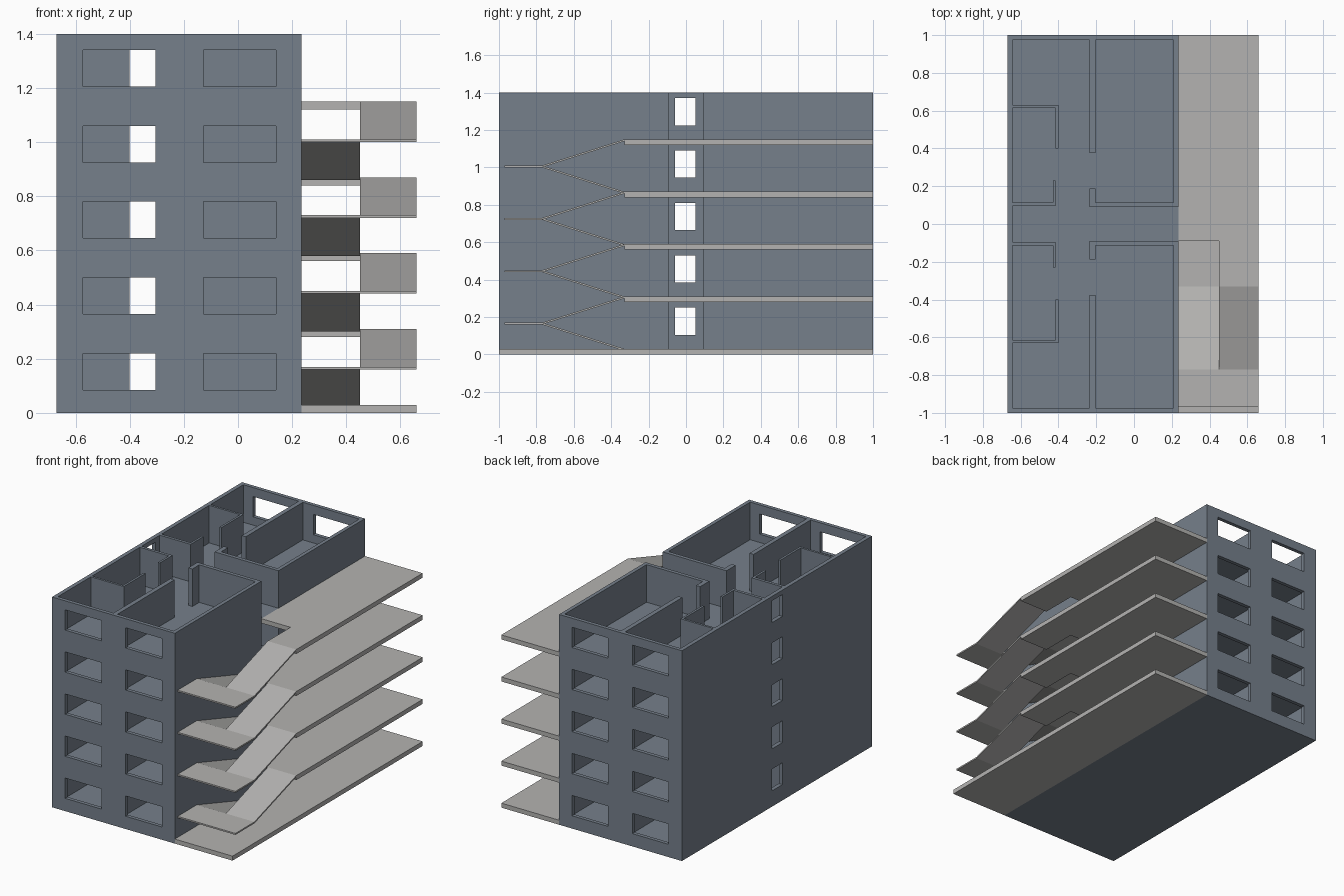
import bpy, bmesh

if "Cube" in bpy.data.objects:
    bpy.data.objects.remove(bpy.data.objects["Cube"])

FLOORS = 5
H = 0.28      # storey height
SLAB = 0.03   # floor slab thickness


def material(name, rgb):
    m = bpy.data.materials.new(name)
    m.diffuse_color = (*rgb, 1)
    m.use_nodes = True
    m.node_tree.nodes["Principled BSDF"].inputs["Base Color"].default_value = m.diffuse_color
    return m


BLUE = material("blue grey wall", (0.18, 0.215, 0.26))
GREY = material("light grey concrete", (0.455, 0.45, 0.44))


def finish(name, bm, mat):
    bmesh.ops.recalc_face_normals(bm, faces=bm.faces)
    me = bpy.data.meshes.new(name)
    bm.to_mesh(me)
    bm.free()
    ob = bpy.data.objects.new(name, me)
    bpy.context.collection.objects.link(ob)
    me.materials.append(mat)
    return ob


def add_box(bm, x0, x1, y0, y1, z0, z1):
    vs = bmesh.ops.create_cube(bm, size=1)["verts"]
    for v in vs:
        v.co = (x1 if v.co.x > 0 else x0, y1 if v.co.y > 0 else y0, z1 if v.co.z > 0 else z0)


def boxes(name, items, mat):
    bm = bmesh.new()
    for b in items:
        add_box(bm, *b)
    return finish(name, bm, mat)


def add_strip(bm, x0, x1, path, t):
    """Thin bent plate: (y, z) path of the top side, thickened downwards."""
    prof = path + [(y, z - t) for y, z in reversed(path)]
    a = [bm.verts.new((x0, y, z)) for y, z in prof]
    b = [bm.verts.new((x1, y, z)) for y, z in prof]
    n = len(prof)
    bm.faces.new(a)
    bm.faces.new(b[::-1])
    for i in range(n):
        j = (i + 1) % n
        bm.faces.new((a[j], a[i], b[i], b[j]))


# building shell: solid block, hollowed per storey, then openings cut
shell = boxes("building_shell", [(-0.67, 0.235, -1, 1, 0, FLOORS * H)], BLUE)
rooms, openings = [], []
for i in range(FLOORS):
    z = i * H
    top = z + H if i < FLOORS - 1 else z + H + 0.1
    rooms.append((-0.643, 0.21, -0.975, 0.975, z + SLAB, top))
    for x0, x1 in ((-0.573, -0.305), (-0.127, 0.14)):          # front and back windows
        openings.append((x0, x1, -1.1, 1.1, z + 0.085, z + 0.22))
    openings.append((-0.8, -0.6, -0.058, 0.05, z + 0.105, z + 0.25))   # left window
    openings.append((0.18, 0.4, -0.09, 0.09, z + SLAB, top))           # corridor entrance
cutters = [boxes("room_cutter", rooms, BLUE), boxes("opening_cutter", openings, BLUE)]
for c in cutters:
    c.hide_render = True
    m = shell.modifiers.new("cut", "BOOLEAN")
    m.operation, m.solver, m.object = "DIFFERENCE", "EXACT", c
bpy.context.view_layer.update()
cut = bpy.data.meshes.new_from_object(shell.evaluated_get(bpy.context.evaluated_depsgraph_get()))
shell.modifiers.clear()
shell.data = cut
for c in cutters:
    bpy.data.objects.remove(c)

# interior partitions: x0, x1, y0, y1 on the +y half, mirrored to -y
plan = [
    (-0.235, -0.205, 0.375, 0.98),   # spine wall
    (-0.235, -0.205, 0.09, 0.187),   # spine wall stub
    (-0.205, 0.215, 0.09, 0.115),    # corridor wall
    (-0.65, -0.40, 0.615, 0.63),     # small room end
    (-0.415, -0.40, 0.40, 0.615),    # small room side
    (-0.65, -0.415, 0.095, 0.115),   # small room corridor side
    (-0.43, -0.415, 0.115, 0.23),    # small room door stub
]
for i in range(FLOORS):
    z0, z1 = i * H + SLAB, (i + 1) * H
    items = []
    for x0, x1, y0, y1 in plan:
        items += [(x0, x1, y0, y1, z0, z1), (x0, x1, -y1, -y0, z0, z1)]
    boxes(f"partitions_{i + 1}", items, BLUE)

# access galleries: full slab at the ground, L shaped slabs above
boxes("ground_gallery", [(0.235, 0.66, -1, 1, 0, SLAB)], GREY)
for i in range(1, FLOORS):
    z = i * H
    bm = bmesh.new()
    outline = [(0.235, -0.09), (0.45, -0.09), (0.45, -0.33), (0.66, -0.33), (0.66, 1), (0.235, 1)]
    f = bm.faces.new([bm.verts.new((x, y, z)) for x, y in outline])
    ext = bmesh.ops.extrude_face_region(bm, geom=[f])["geom"]
    bmesh.ops.translate(bm, vec=(0, 0, SLAB), verts=[v for v in ext if isinstance(v, bmesh.types.BMVert)])
    finish(f"gallery_{i}", bm, GREY)

# stairs: ramp towards the front, landing, ramp back up
T = 0.01
for i in range(FLOORS - 1):
    z = i * H + SLAB
    mid = z + H / 2
    bm = bmesh.new()
    start = [(-0.09, z)] if i else []
    add_strip(bm, 0.235, 0.45, start + [(-0.33, z), (-0.77, mid)], T)
    add_strip(bm, 0.45, 0.66, [(-0.33, z + H), (-0.77, mid)], T)
    add_box(bm, 0.235, 0.66, -0.97, -0.77, mid - T, mid)
    finish(f"stairs_{i + 1}", bm, GREY)
